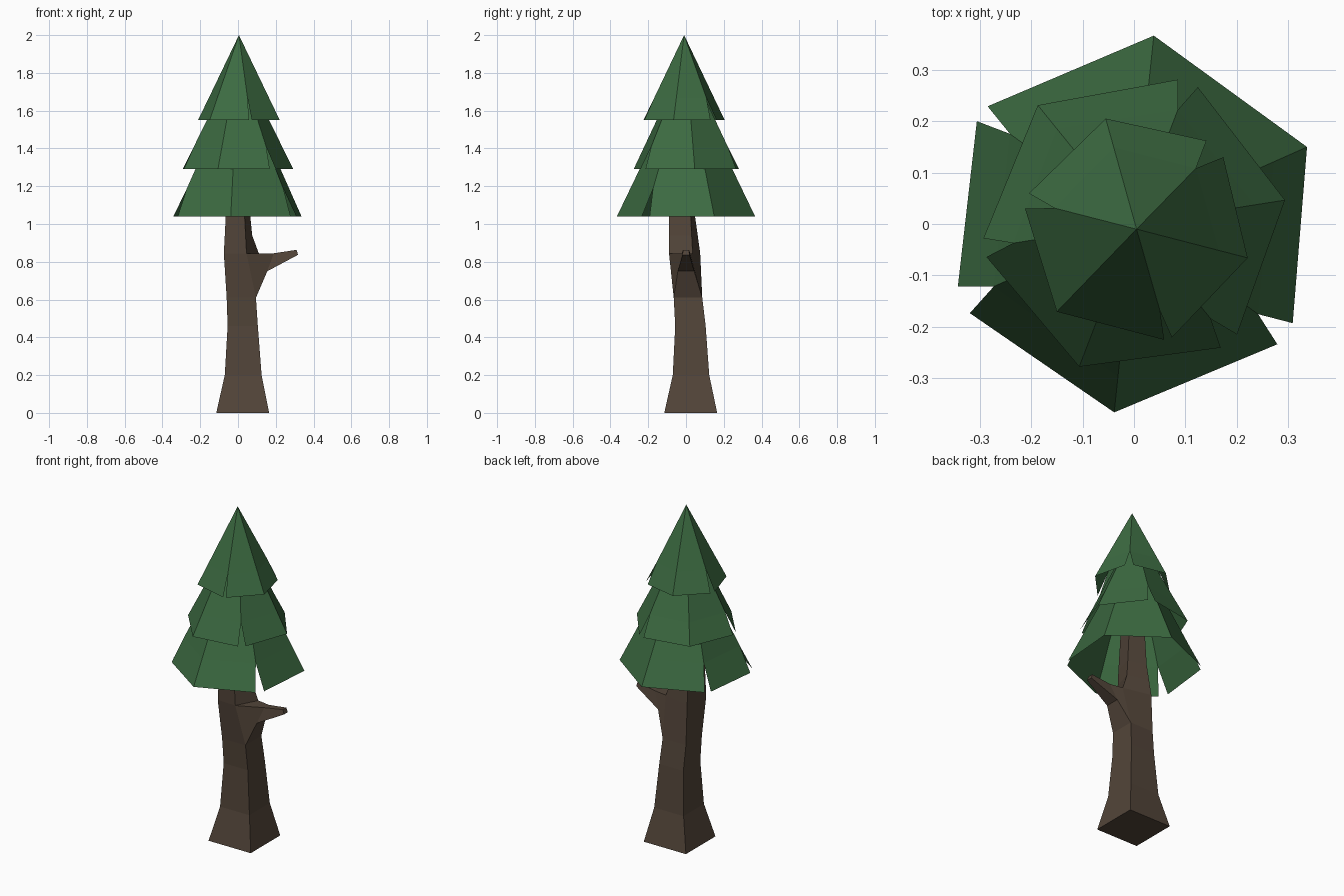
import bpy, bmesh
from math import cos, sin, radians
from mathutils import Vector

if "Cube" in bpy.data.objects:
    bpy.data.objects.remove(bpy.data.objects["Cube"])


def material(name, color):
    m = bpy.data.materials.new(name)
    m.diffuse_color = (*color, 1)
    m.use_nodes = True
    m.node_tree.nodes["Principled BSDF"].inputs["Base Color"].default_value = m.diffuse_color
    return m


def make_object(name, bm, mat, fix_normals=False):
    if fix_normals:
        bmesh.ops.recalc_face_normals(bm, faces=bm.faces)
    me = bpy.data.meshes.new(name)
    bm.to_mesh(me)
    bm.free()
    me.materials.append(mat)
    ob = bpy.data.objects.new(name, me)
    bpy.context.collection.objects.link(ob)
    return ob


bark = material("bark", (0.085, 0.059, 0.041))
needles = material("needles", (0.045, 0.145, 0.053))


# Trunk: four-sided rings (front left, front right, back right, back left)
def square(z, lo_x, hi_x, lo_y, hi_y):
    return [(lo_x, lo_y, z), (hi_x, lo_y, z), (hi_x, hi_y, z), (lo_x, hi_y, z)]


def twisted(z, fl, fr, br, bl):
    return [(*p, z) for p in (fl, fr, br, bl)]


rings = [
    square(0.00, -0.115, 0.165, -0.115, 0.165),
    square(0.20, -0.07, 0.125, -0.07, 0.123),
    square(0.46, -0.055, 0.105, -0.057, 0.104),
    square(0.61, -0.06, 0.095, -0.065, 0.086),
    twisted(0.845, (-0.075, -0.085), (0.045, -0.09), (0.11, 0.035), (-0.06, 0.075)),
    twisted(0.94, (-0.07, -0.085), (0.04, -0.09), (0.075, 0.03), (-0.055, 0.062)),
    twisted(1.04, (-0.065, -0.085), (0.035, -0.09), (0.065, 0.025), (-0.05, 0.048)),
    twisted(1.35, (-0.05, -0.07), (0.03, -0.07), (0.045, 0.02), (-0.04, 0.035)),
]
bm = bmesh.new()
loops = [[bm.verts.new(p) for p in r] for r in rings]


def bridge(a, b, skip=()):
    for i in range(4):
        if i not in skip:
            j = (i + 1) % 4
            bm.faces.new((a[i], a[j], b[j], b[i]))


for k in range(len(loops) - 1):
    bridge(loops[k], loops[k + 1], skip=(1,) if k == 3 else ())
bm.faces.new(loops[0][::-1])
bm.faces.new(loops[-1])

# Branch stub grown out of the open right face
root = [loops[3][1], loops[3][2], loops[4][2], loops[4][1]]
for (xb, zb, wb), (xt, zt, wt) in (((0.155, 0.75, 0.043), (0.19, 0.845, 0.022)),
                                   ((0.318, 0.837, 0.018), (0.31, 0.863, 0.016))):
    ring = [bm.verts.new(p) for p in ((xb, -wb, zb), (xb, wb, zb), (xt, wt, zt), (xt, -wt, zt))]
    bridge(root, ring)
    root = ring
bm.faces.new(root)
make_object("trunk", bm, bark, fix_normals=True)


# Foliage tier: open six-sided cone, with some corners slit up from the rim
def tier(name, centre, apex_z, rim_z, radius, corners, notch):
    """corners: (ridge angle, half slit angle), zero meaning an unsplit corner"""
    bm = bmesh.new()
    c = Vector((*centre, 0))

    def point(angle, r, z):
        a = radians(angle)
        return bm.verts.new(c + Vector((r * cos(a), r * sin(a), z)))

    apex = bm.verts.new(c + Vector((0, 0, apex_z)))
    mid_z = rim_z + (apex_z - rim_z) * notch
    mids, left, right = [], [], []
    for angle, slit in corners:
        mids.append(point(angle, radius * (1 - notch), mid_z))
        right.append(point(angle - slit, radius * (1 - slit * 0.003), rim_z))
        left.append(point(angle + slit, radius * (1 - slit * 0.003), rim_z) if slit else right[-1])
    for i in range(6):
        j = (i + 1) % 6
        bm.faces.new((mids[i], mids[j], apex))
        bm.faces.new((left[i], right[j], mids[j], mids[i]))
    make_object(name, bm, needles)


tier("foliage_bottom", (0, 0), 1.80, 1.04, 0.368,
     [(24, 0), (84, 0), (144, 2.8), (204, 4.5), (264, 0), (324, 4)], 0.19)
tier("foliage_middle", (0, 0), 1.88, 1.29, 0.297,
     [(9, 0), (69, 4), (129, 0), (189, 3.6), (249, 0), (309, 4)], 0.2)
tier("foliage_top", (0.005, -0.01), 2.0, 1.55, 0.223,
     [(-14.5, 0), (45.7, 6), (105.6, 0), (165.6, 4), (226, 0), (286, 2)], 0.26)
